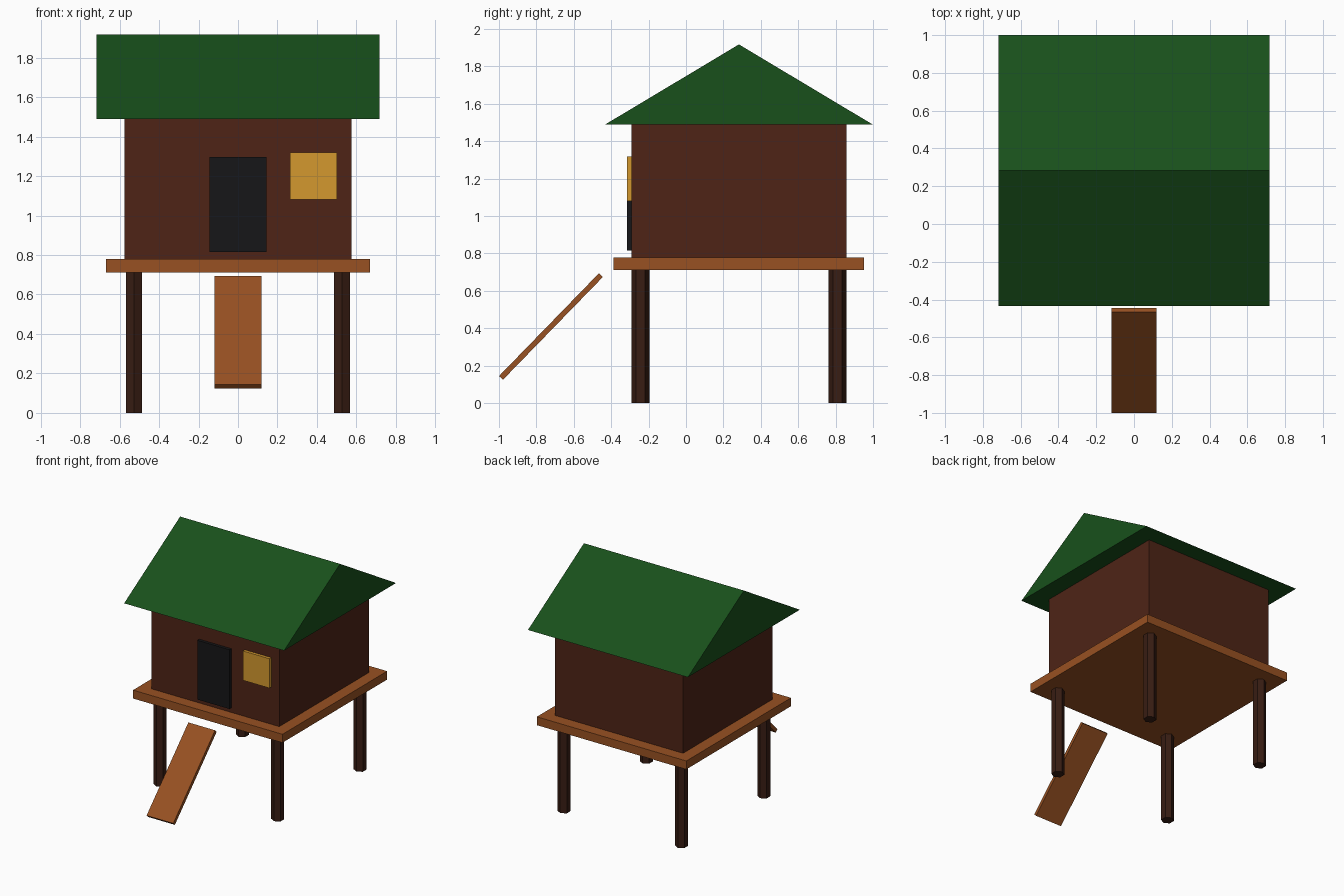
import bpy, bmesh
from math import radians

if "Cube" in bpy.data.objects:
    bpy.data.objects.remove(bpy.data.objects["Cube"])

CY = 0.283  # centre of the hut in y


def material(name, rgb):
    # display colour converted to linear
    m = bpy.data.materials.new(name)
    m.diffuse_color = [((c / 255 + 0.055) / 1.055) ** 2.4 for c in rgb] + [1]
    m.use_nodes = True
    m.node_tree.nodes["Principled BSDF"].inputs["Base Color"].default_value = m.diffuse_color
    return m


WALL = material("dark_wood", (78, 36, 22))
POST = material("post_wood", (56, 29, 19))
PLANK = material("plank_wood", (152, 81, 34))
ROOF = material("green_roof", (24, 80, 27))
DOOR = material("black_door", (22, 22, 24))
GLASS = material("amber_glass", (212, 152, 47))


def box(name, center, size, mat, tilt=0):
    bpy.ops.mesh.primitive_cube_add(size=1, location=center)
    ob = bpy.context.object
    ob.name = name
    ob.scale = size
    ob.rotation_euler.x = tilt
    ob.data.materials.append(mat)
    return ob


# Hexagonal stilts
for sx, side in ((-1, "left"), (1, "right")):
    for sy, end in ((-1, "front"), (1, "back")):
        bpy.ops.mesh.primitive_cylinder_add(
            vertices=6, radius=0.048, depth=0.72,
            location=(sx * 0.527, CY + sy * 0.527, 0.36))
        leg = bpy.context.object
        leg.name = f"{end}_{side}_stilt"
        leg.data.materials.append(POST)

# Platform, walls, door, window
box("platform", (0, CY, 0.745), (1.34, 1.34, 0.068), PLANK)
box("walls", (0, CY, 1.134), (1.148, 1.148, 0.71), WALL)
box("door", (0, -0.295, 1.056), (0.288, 0.04, 0.48), DOOR)
box("window", (0.383, -0.295, 1.2), (0.238, 0.04, 0.238), GLASS)

# Sloping ramp
box("ramp", (0, -0.722, 0.409), (0.239, 0.767, 0.029), PLANK, radians(45.8))

# Gable roof: triangle profile extruded along x
bm = bmesh.new()
profile = [(CY - 0.717, 1.488), (1.0, 1.488), (CY, 1.917)]
face = bm.faces.new([bm.verts.new((-0.717, y, z)) for y, z in profile])
ext = bmesh.ops.extrude_face_region(bm, geom=[face])
for v in ext["geom"]:
    if isinstance(v, bmesh.types.BMVert):
        v.co.x = 0.717
bmesh.ops.recalc_face_normals(bm, faces=bm.faces)
mesh = bpy.data.meshes.new("roof")
bm.to_mesh(mesh)
bm.free()
roof = bpy.data.objects.new("roof", mesh)
mesh.materials.append(ROOF)
bpy.context.collection.objects.link(roof)
